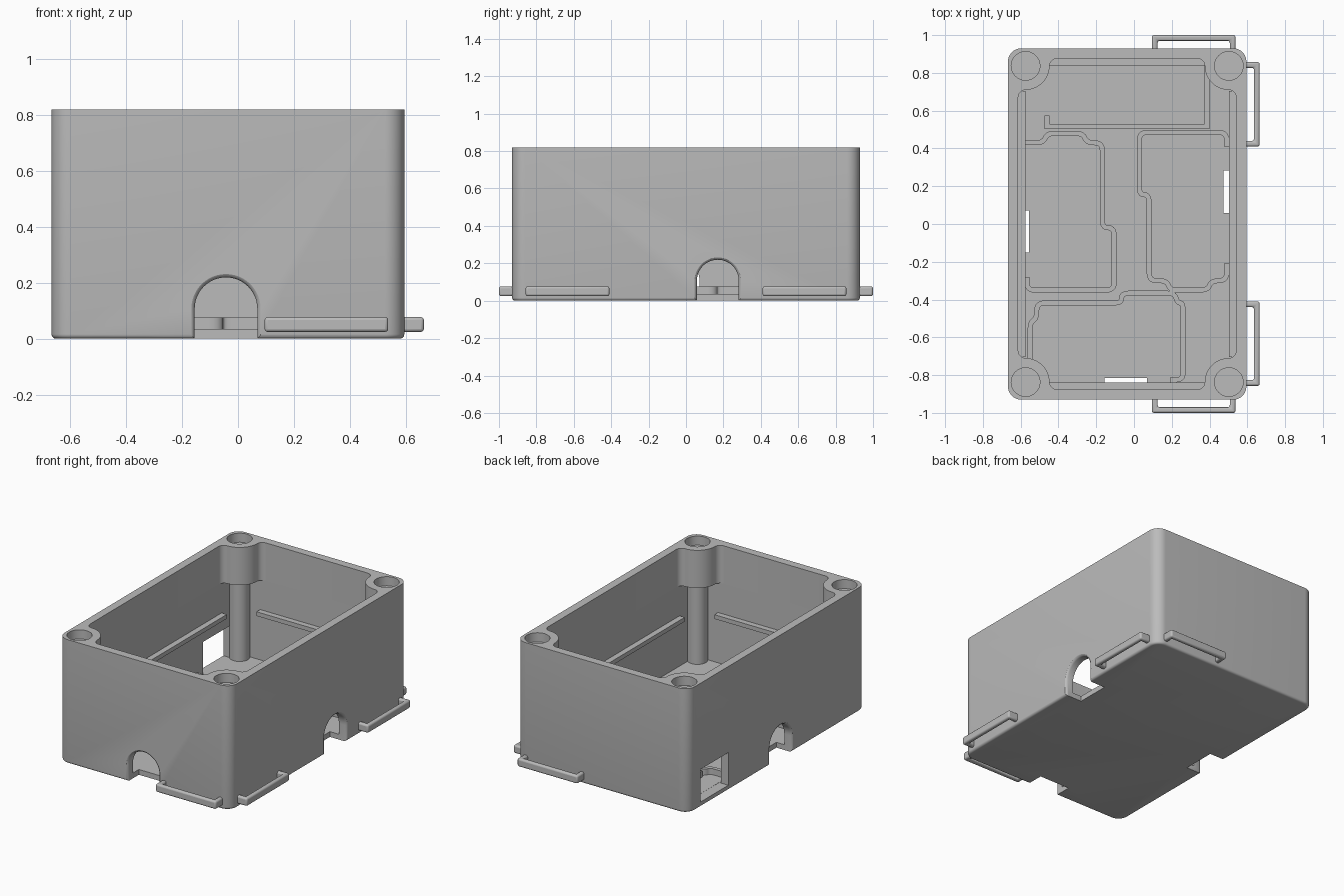
import bpy, bmesh
from math import pi, sin, cos, sqrt, atan2
from mathutils import Vector, Matrix

old = bpy.data.objects.get("Cube")
if old:
    bpy.data.objects.remove(old)

grey = bpy.data.materials.new("plain grey")
grey.use_nodes = True
grey.diffuse_color = (0.5, 0.5, 0.5, 1)
grey.node_tree.nodes["Principled BSDF"].inputs["Base Color"].default_value = (0.5, 0.5, 0.5, 1)

CX, HX, HY, TOP = -0.036, 0.631, 0.93, 0.82   # outer shell
IX, IY = 0.577, 0.876                         # inner half sizes
PX, PY = 0.538, 0.837                         # corner boss offsets
FLOOR = 0.035


def finish(name, bm, smooth=True):
    bmesh.ops.recalc_face_normals(bm, faces=bm.faces)
    me = bpy.data.meshes.new(name)
    bm.to_mesh(me)
    bm.free()
    ob = bpy.data.objects.new(name, me)
    bpy.context.collection.objects.link(ob)
    me.materials.append(grey)
    if smooth:
        shade(ob)
    return ob


def shade(ob):
    bpy.ops.object.select_all(action='DESELECT')
    ob.select_set(True)
    bpy.context.view_layer.objects.active = ob
    bpy.ops.object.shade_smooth_by_angle(angle=0.6)


def loft(name, rings):
    """Skin closed rings of equal length and cap both ends."""
    bm = bmesh.new()
    loops = [[bm.verts.new(p) for p in ring] for ring in rings]
    n = len(loops[0])
    for a, b in zip(loops, loops[1:]):
        for i in range(n):
            j = (i + 1) % n
            bm.faces.new((a[i], a[j], b[j], b[i]))
    bm.faces.new(loops[0])
    bm.faces.new(loops[-1])
    return finish(name, bm)


def prism(name, pts, z0, z1):
    return loft(name, [[(x, y, z) for x, y in pts] for z in (z0, z1)])


def arc(cx, cy, r, a0, a1, n=10):
    return [(cx + r * cos(a0 + (a1 - a0) * i / n), cy + r * sin(a0 + (a1 - a0) * i / n))
            for i in range(n + 1)]


def round_rect(hx, hy, r):
    pts = []
    for k, (sx, sy) in enumerate(((1, 1), (-1, 1), (-1, -1), (1, -1))):
        pts += arc(CX + sx * (hx - r), sy * (hy - r), r, k * pi / 2, (k + 1) * pi / 2)
    return pts


def rect(x0, x1, y0, y1):
    return [(x0, y0), (x1, y0), (x1, y1), (x0, y1)]


def disc(x, y, r):
    return arc(x, y, r, 0, 2 * pi, 32)[:-1]


def cut(target, cutter):
    m = target.modifiers.new("cut", 'BOOLEAN')
    m.operation, m.solver, m.object = 'DIFFERENCE', 'EXACT', cutter
    bpy.context.view_layer.objects.active = target
    bpy.ops.object.modifier_apply(modifier=m.name)
    bpy.data.objects.remove(cutter)


def rounded(path, r):
    """Replace interior corners of a path with short curves."""
    pts = [Vector(p) for p in path]
    out = [pts[0]]
    for a, p, b in zip(pts, pts[1:], pts[2:]):
        s = p + (a - p).normalized() * min(r, (a - p).length * 0.49)
        e = p + (b - p).normalized() * min(r, (b - p).length * 0.49)
        for i in range(6):
            t = i / 5
            out.append(s * (1 - t) ** 2 + p * 2 * t * (1 - t) + e * t * t)
    return out + [pts[-1]]


def strip(name, path, width, z0, z1):
    """Wall of constant width that follows a path."""
    pts = [Vector(p) for p in path]
    left, right = [], []
    for i, p in enumerate(pts):
        d0 = (p - pts[i - 1]).normalized() if i else (pts[1] - p).normalized()
        d1 = (pts[i + 1] - p).normalized() if i < len(pts) - 1 else d0
        n = Vector((-d0.y - d1.y, d0.x + d1.x)).normalized()
        n *= width / 2 / max(0.5, n.dot(Vector((-d0.y, d0.x))))
        left.append(p + n)
        right.append(p - n)
    return prism(name, [tuple(p) for p in left + right[::-1]], z0, z1)


# Shell with rounded corners and a softened bottom edge
B = 0.016
rings = []
for i in range(5):
    a = i / 4 * pi / 2
    inset = B * (1 - sin(a))
    rings.append([(x, y, B * (1 - cos(a)))
                  for x, y in round_rect(HX - inset, HY - inset, 0.07 - inset)])
rings.append([(x, y, TOP) for x, y in round_rect(HX, HY, 0.07)])
box = loft("box_shell", rings)

# Cavity: plain below, shaped around the four corner bosses above
cut(box, prism("low_cutter", rect(CX - IX, CX + IX, -IY, IY), FLOOR, 0.57))
A, R, F = IX - PX, 0.127, 0.04
v = A + sqrt((R + F) ** 2 - (F - A) ** 2)
t = atan2(v - A, F - A)
corner = arc(F, v, F, pi, t + pi, 6)
corner += arc(A, A, R, t, pi / 2 - t, 16)
corner += [(q, p) for p, q in arc(F, v, F, pi, t + pi, 6)][::-1]
opening = []
for sx, sy in ((-1, -1), (1, -1), (1, 1), (-1, 1)):
    part = [(CX + sx * (IX - p), sy * (IY - q)) for p, q in corner]
    opening += part if sx * sy > 0 else part[::-1]
cut(box, prism("top_cutter", opening, 0.5, 0.9))

# Round recesses in the bosses
for sx in (-1, 1):
    for sy in (-1, 1):
        cut(box, prism("recess_cutter", disc(CX + sx * PX, sy * PY, 0.076), 0.76, 0.9))


# Arched cable openings with a flared outer lip
def arch(x, y, angle, depth):
    steps = [(-0.03, 0.124), (0, 0.124), (0.004, 0.117), (0.014, 0.112), (depth, 0.112)]
    rot = Matrix.Translation((x, y, 0)) @ Matrix.Rotation(angle, 4, 'Z')
    rings = []
    for d, r in steps:
        prof = [(r, -0.1)] + arc(0, 0.107, r, 0, pi, 24) + [(-r, -0.1)]
        rings.append([rot @ Vector((px, d, pz)) for px, pz in prof])
    cut(box, loft("arch_cutter", rings))


arch(-0.043, -HY, 0, 0.115)
arch(CX + HX, 0.17, pi / 2, 0.12)
arch(CX - HX, -0.04, -pi / 2, 0.112)

# Rectangular port in one side wall
cut(box, prism("port_cutter", rect(-0.75, -0.6, 0.51, 0.80), FLOOR - 0.001, 0.25))
shade(box)

# Columns below the bosses
for sx, side in ((-1, "right"), (1, "left")):
    for sy, end in ((-1, "front"), (1, "back")):
        prism(f"{end}_{side}_column", disc(CX + sx * PX, sy * PY, 0.062), FLOOR - 0.01, 0.575)

# Ledges along the inner walls
for s in (-1, 1):
    strip("side_ledge", [(CX + s * IX, -0.705), (CX + s * IX, 0.705)], 0.076, 0.34, 0.368)
    strip("end_ledge", [(CX - 0.415, s * IY), (CX + 0.415, s * IY)], 0.076, 0.34, 0.368)

# Low locating rims on the floor
rims = {
    "back_rim": [(-0.46, 0.575), (-0.46, 0.517), (0.387, 0.517), (0.387, 0.88)],
    "right_rim": [(-0.62, 0.43), (-0.48, 0.43), (-0.46, 0.48), (-0.27, 0.48), (-0.25, 0.43),
                  (-0.168, 0.43), (-0.168, -0.02), (-0.105, -0.02), (-0.105, -0.35),
                  (-0.565, -0.35), (-0.565, -0.28)],
    "left_rim": [(0.49, 0.41), (0.49, 0.485), (0.028, 0.485), (0.028, 0.155), (0.08, 0.155),
                 (0.08, -0.3), (0.175, -0.3), (0.19, -0.35), (0.39, -0.35), (0.41, -0.3),
                 (0.49, -0.3), (0.49, -0.21)],
    "front_rim": [(-0.45, -0.825), (-0.55, -0.82), (-0.55, -0.52), (-0.515, -0.5),
                  (-0.515, -0.418), (-0.065, -0.418), (-0.065, -0.366), (0.215, -0.366),
                  (0.23, -0.418), (0.26, -0.418), (0.26, -0.825), (0.19, -0.825)],
}
for name, path in rims.items():
    sharp = name == "back_rim"
    strip(name, path if sharp else rounded(path, 0.04), 0.026, FLOOR - 0.01, 0.075)


# Strap loops outside the walls
def strap_loop(name, path):
    ob = strip(name, path, 0.03, 0.024, 0.077)
    m = ob.modifiers.new("round", 'BEVEL')
    m.width, m.segments = 0.011, 3
    shade(ob)


for s, end in ((-1, "front"), (1, "back")):
    strap_loop(f"{end}_strap_loop", [(0.11, s * 0.91), (0.11, s * 0.985),
                                     (0.522, s * 0.985), (0.522, s * 0.91)])
    strap_loop(f"left_{end}_strap_loop", [(0.575, s * 0.425), (0.65, s * 0.425),
                                          (0.65, s * 0.842), (0.575, s * 0.842)])
